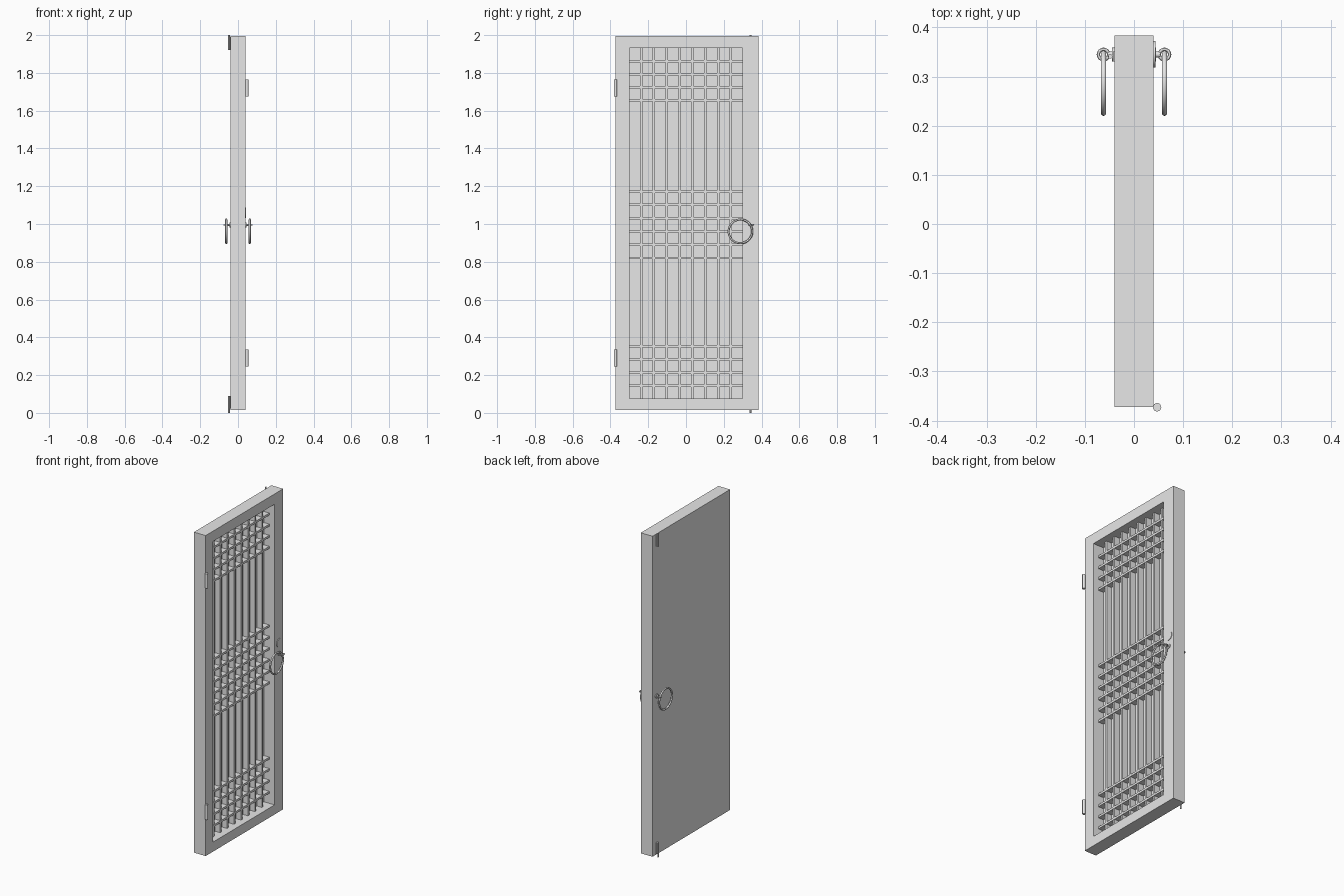
import bpy
import math
from mathutils import Matrix, Vector

if "Cube" in bpy.data.objects:
    bpy.data.objects.remove(bpy.data.objects["Cube"], do_unlink=True)

grey = bpy.data.materials.new("plain_grey")
grey.use_nodes = True
grey.diffuse_color = (0.8, 0.8, 0.8, 1)
grey.node_tree.nodes["Principled BSDF"].inputs["Base Color"].default_value = (0.8, 0.8, 0.8, 1)


def finish(name, smooth=False):
    ob = bpy.context.object
    ob.name = name
    ob.data.materials.append(grey)
    if smooth:
        bpy.ops.object.shade_smooth_by_angle()
    return ob


def box(name, xs, ys, zs):
    lo, hi = Vector((xs[0], ys[0], zs[0])), Vector((xs[1], ys[1], zs[1]))
    bpy.ops.mesh.primitive_cube_add(size=1)
    ob = finish(name)
    ob.data.transform(Matrix.Translation((lo + hi) / 2) @ Matrix.Diagonal((*(hi - lo), 1)))
    return ob


def rod(name, centre, radius, length, axis="Z", sides=24):
    turn = (0, math.pi / 2, 0) if axis == "X" else (0, 0, 0)
    bpy.ops.mesh.primitive_cylinder_add(vertices=sides, radius=radius, depth=length,
                                        location=centre, rotation=turn)
    return finish(name, True)


def ring(name, centre, major, minor, axis="Z", segments=48):
    turn = (0, math.pi / 2, 0) if axis == "X" else (0, 0, 0)
    bpy.ops.mesh.primitive_torus_add(major_radius=major, minor_radius=minor,
                                     major_segments=segments, minor_segments=12,
                                     location=centre, rotation=turn)
    return finish(name, True)


# Door leaf: slab with a deep recess cut into one face
FACE, FLOOR = 0.04, -0.033
slab = box("door_frame", (-FACE, FACE), (-0.373, 0.384), (0.016, 1.996))
cutter = box("recess_cutter", (FLOOR, 0.1), (-0.3, 0.3), (0.075, 1.932))
cutter.hide_render = True
cutter.hide_set(True)
cut = slab.modifiers.new("recess", "BOOLEAN")
cut.object = cutter
cut.solver = "EXACT"
bpy.context.view_layer.objects.active = slab
bpy.ops.object.modifier_apply(modifier=cut.name)
bpy.data.objects.remove(cutter, do_unlink=True)

# Lattice: evenly spaced uprights and three groups of crossbars
HALF = 0.0065
for i in range(8):
    y = (i - 3.5) * 0.068
    box(f"lattice_upright_{i + 1}", (FLOOR, 0.001), (y - HALF, y + HALF), (0.075, 1.932))

for group, start, count, step in (("lower", 0.143, 4, 0.0703),
                                  ("middle", 0.82, 6, 0.0702),
                                  ("upper", 1.656, 4, 0.0687)):
    for i in range(count):
        z = start + i * step
        box(f"{group}_crossbar_{i + 1}", (FLOOR, 0.004), (-0.3, 0.3), (z - HALF, z + HALF))

# Hinge barrels
for name, z in (("lower_hinge", 0.291), ("upper_hinge", 1.72)):
    rod(name, (0.047, -0.373, z), 0.0085, 0.09)

# Flush bolts at the top and bottom of the plain face
for name, z0, z1 in (("lower", 0.0, 0.09), ("upper", 1.92, 2.0)):
    rod(f"{name}_bolt", (-0.048, 0.341, (z0 + z1) / 2), 0.0045, z1 - z0, sides=16)
    inner0, inner1 = max(z0, 0.022), min(z1, 1.99)
    box(f"{name}_bolt_plate", (-0.043, -FACE), (0.331, 0.351), (inner0, inner1))

# Ring pulls on both faces, hung from an eye on a short stub
for side, s in (("lattice_side", 1), ("plain_side", -1)):
    rod(f"{side}_pull_stub", (s * 0.046, 0.345, 0.995), 0.006, 0.014, "X")
    rod(f"{side}_pull_rose", (s * 0.042, 0.345, 0.995), 0.014, 0.005, "X")
    ring(f"{side}_pull_eye", (s * 0.062, 0.345, 0.995), 0.0105, 0.0035, segments=24)
    ring(f"{side}_pull_ring", (s * 0.062, 0.288, 0.961), 0.0625, 0.0055, "X")

# Lock cover disc
rod("lock_cover", (0.0415, 0.346, 1.06), 0.027, 0.004, "X", 32)
